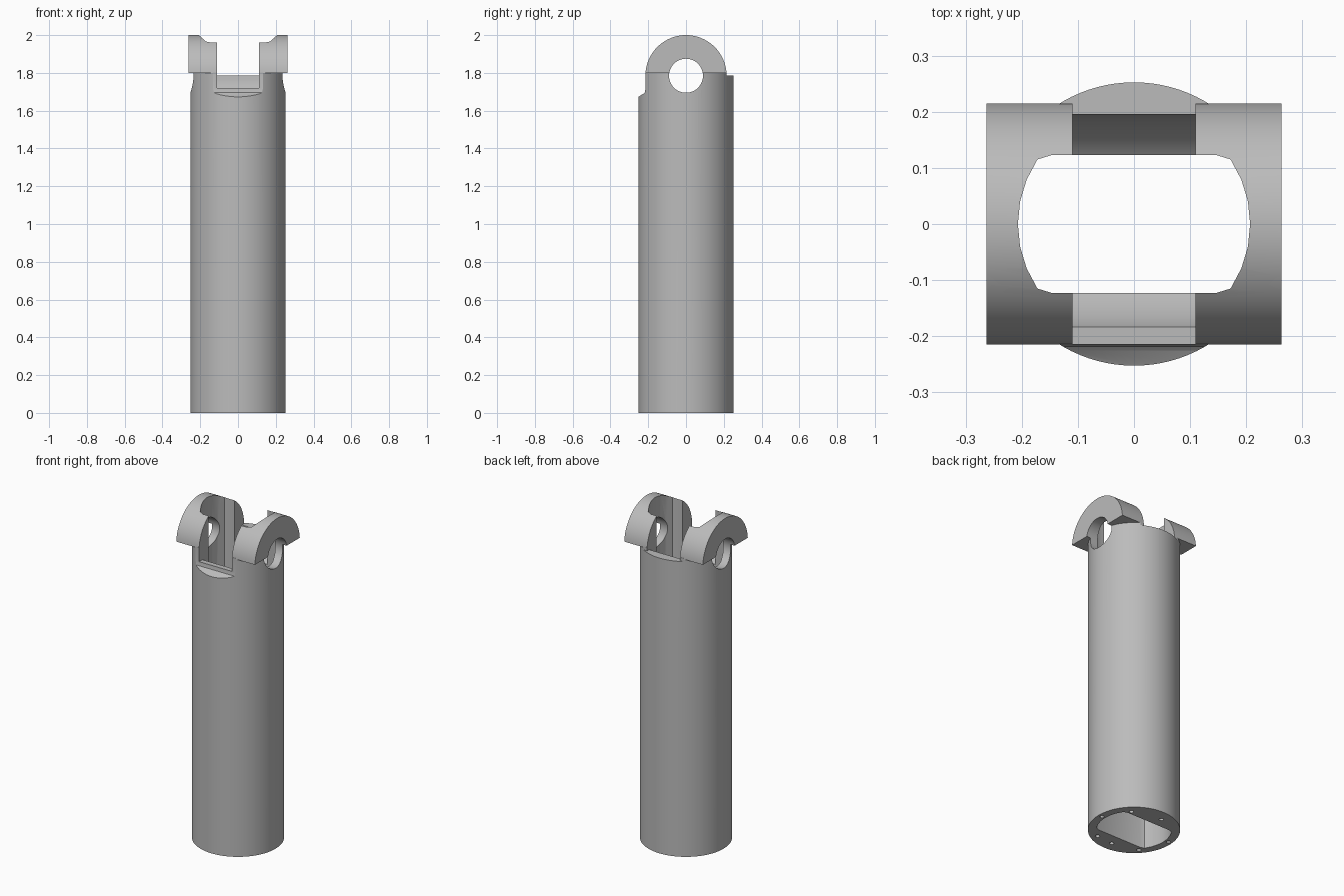
import bpy
import math
from mathutils import Vector

if "Cube" in bpy.data.objects:
    bpy.data.objects.remove(bpy.data.objects["Cube"], do_unlink=True)

TUBE_R = 0.2525
EAR_R = 0.215
EAR_X = 0.263
PIN_Z = 1.785
SLOT_X = 0.11

steel = bpy.data.materials.new("grey_steel")
steel.use_nodes = True
steel.diffuse_color = (0.5, 0.5, 0.5, 1)
steel.node_tree.nodes["Principled BSDF"].inputs["Base Color"].default_value = (0.5, 0.5, 0.5, 1)


def prism(name, outline, start, end, axis):
    """Extrude a 2D outline along x (outline in y, z) or z (outline in x, y)."""
    def place(p, t):
        return Vector((t, p[0], p[1])) if axis == "x" else Vector((p[0], p[1], t))
    n = len(outline)
    verts = [place(p, t) for t in (start, end) for p in outline]
    faces = [tuple(reversed(range(n))), tuple(range(n, 2 * n))]
    faces += [(i, (i + 1) % n, n + (i + 1) % n, n + i) for i in range(n)]
    mesh = bpy.data.meshes.new(name)
    mesh.from_pydata(verts, [], faces)
    mesh.materials.append(steel)
    obj = bpy.data.objects.new(name, mesh)
    bpy.context.collection.objects.link(obj)
    return obj


def circle(r, n, cx=0.0, cy=0.0):
    steps = [2 * math.pi * i / n for i in range(n)]
    return [(cx + r * math.cos(a), cy + r * math.sin(a)) for a in steps]


def rect(a0, a1, b0, b1):
    return [(a0, b0), (a1, b0), (a1, b1), (a0, b1)]


def combine(target, tool, operation="DIFFERENCE"):
    mod = target.modifiers.new(tool.name, "BOOLEAN")
    mod.operation = operation
    mod.solver = "EXACT"
    mod.object = tool
    bpy.context.view_layer.objects.active = target
    bpy.ops.object.modifier_apply(modifier=mod.name)
    bpy.data.objects.remove(tool, do_unlink=True)


# Round body
body = prism("tube_with_fork_ears", circle(TUBE_R, 96), 0, 1.805, "z")

# Front flat with filleted sloping ledge, and higher back flat
front = [(-0.3, 1.655), (-0.2525, 1.673), (-0.225, 1.69), (-0.218, 1.697),
         (-EAR_R, 1.715), (-EAR_R, 2.1), (-0.3, 2.1)]
combine(body, prism("front_flat", front, -0.4, 0.4, "x"))
combine(body, prism("back_flat", rect(EAR_R, 0.3, PIN_Z, 2.1), -0.4, 0.4, "x"))

# Domed ears, wider than the tube
low = math.asin((1.8 - PIN_Z) / EAR_R)
arc = [low + (math.pi - 2 * low) * i / 40 for i in range(41)]
dome = [(EAR_R * math.cos(a), PIN_Z + EAR_R * math.sin(a)) for a in arc]
combine(body, prism("ears", dome, -EAR_X, EAR_X, "x"), "UNION")

# Flat-sided bore
bore = [(x, y) for x, y in circle(0.207, 32) if abs(y) < 0.15]
bore = [(x, max(-0.123, min(0.123, y))) for x, y in bore]
combine(body, prism("bore", bore, -0.1, 2.2, "z"))

# Fork slot, its curved clearance and the pin hole
combine(body, prism("front_slot", rect(-0.4, 0.01, 1.72, 2.2), -SLOT_X, SLOT_X, "x"))
combine(body, prism("back_slot", rect(-0.01, 0.4, PIN_Z, 2.2), -SLOT_X, SLOT_X, "x"))
combine(body, prism("clearance", circle(0.195, 64, 0, PIN_Z), -SLOT_X, SLOT_X, "x"))
combine(body, prism("pin_hole", circle(0.09, 48, 0, PIN_Z), -0.4, 0.4, "x"))

# Small screw holes in the base rim
for x, y in [(0.229, 0), (0.14, 0.145), (-0.04, 0.185), (0.11, -0.18),
             (0, -0.19), (-0.16, -0.15), (-0.229, 0.02)]:
    combine(body, prism("screw_hole", circle(0.013, 12, x, y), -0.05, 0.08, "z"))

# Smooth curved walls, crisp edges
bpy.ops.object.select_all(action="DESELECT")
body.select_set(True)
bpy.context.view_layer.objects.active = body
bpy.ops.object.shade_smooth_by_angle(angle=math.radians(30))
